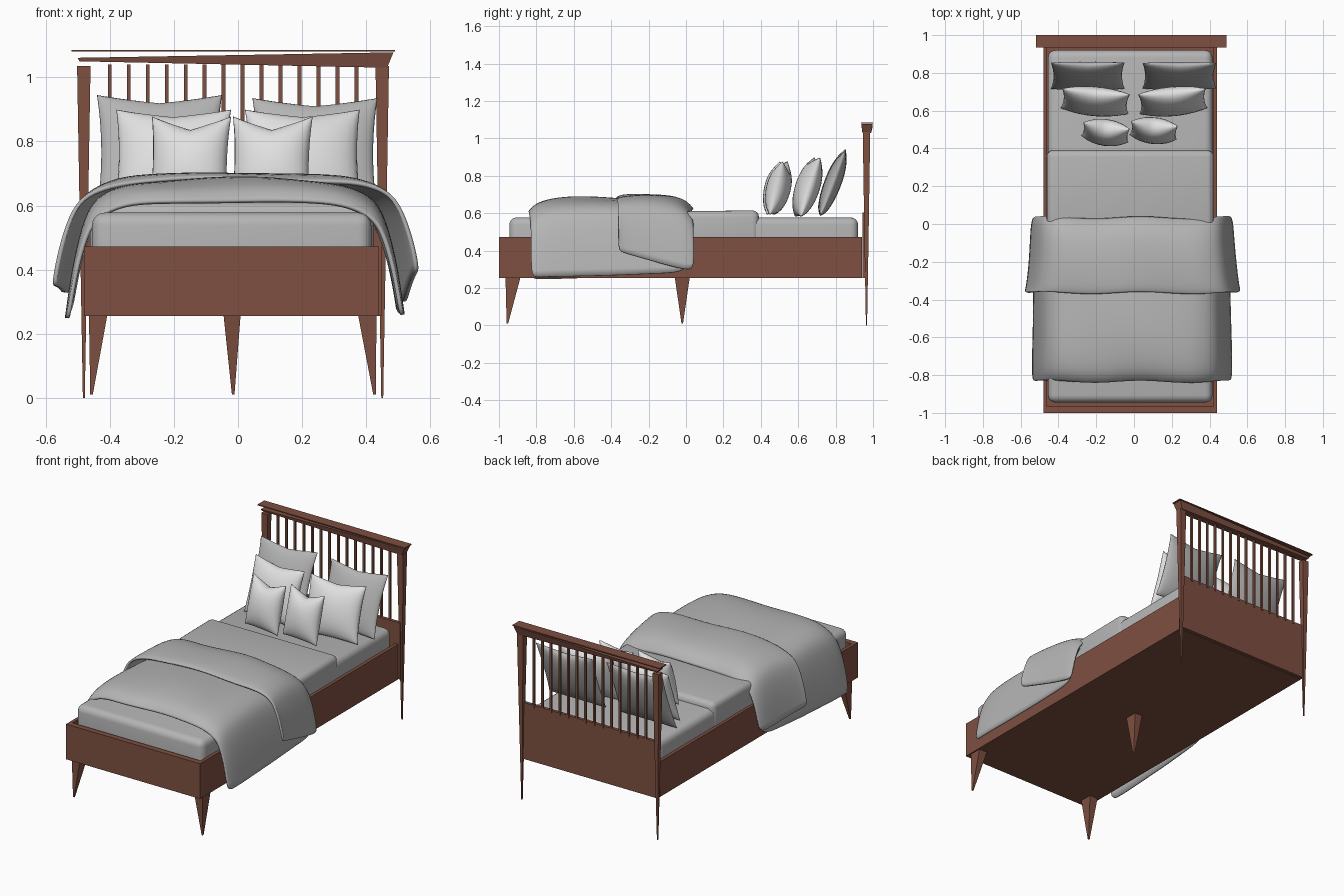
import bpy, bmesh, math
from mathutils import Matrix, Vector

cube = bpy.data.objects.get("Cube")
if cube:
    bpy.data.objects.remove(cube)


def material(name, color):
    m = bpy.data.materials.new(name)
    m.use_nodes = True
    rgba = (*color, 1)
    m.diffuse_color = rgba
    m.node_tree.nodes["Principled BSDF"].inputs["Base Color"].default_value = rgba
    return m


WOOD = material("brown wood", (0.21, 0.08, 0.052))
LINEN = material("grey linen", (0.46, 0.46, 0.46))
PILLOW = material("pale pillow cotton", (0.75, 0.75, 0.75))
CX = -0.02  # middle of the frame


def finish(name, bm, mat, smooth=False):
    mesh = bpy.data.meshes.new(name)
    bm.to_mesh(mesh)
    bm.free()
    mesh.materials.append(mat)
    ob = bpy.data.objects.new(name, mesh)
    bpy.context.collection.objects.link(ob)
    if smooth:
        for p in mesh.polygons:
            p.use_smooth = True
    return ob


def box(name, lo, hi, mat, bevel=0):
    bm = bmesh.new()
    bmesh.ops.create_cube(bm, size=1)
    lo, hi = Vector(lo), Vector(hi)
    for v in bm.verts:
        v.co = Vector((lo[k] + (v.co[k] + 0.5) * (hi[k] - lo[k]) for k in range(3)))
    if bevel:
        bmesh.ops.bevel(bm, geom=bm.edges[:], offset=bevel, segments=4,
                        profile=0.5, affect='EDGES')
    return finish(name, bm, mat, bool(bevel))


def tapered(name, sections, mat):
    """Skin a column through rectangles (x0, x1, y0, y1, z), bottom first."""
    bm = bmesh.new()
    rings = [[bm.verts.new(p) for p in ((a, c, z), (b, c, z), (b, d, z), (a, d, z))]
             for a, b, c, d, z in sections]
    for r, s in zip(rings, rings[1:]):
        for k in range(4):
            n = (k + 1) % 4
            bm.faces.new((r[k], r[n], s[n], s[k]))
    bm.faces.new(rings[0][::-1])
    bm.faces.new(rings[-1])
    return finish(name, bm, mat)


# Bed frame
box("base_panel", (-0.475, -0.99, 0.255), (0.435, 0.94, 0.275), WOOD)
box("left_side_rail", (0.42, -1, 0.255), (0.44, 0.94, 0.473), WOOD)
box("right_side_rail", (-0.48, -1, 0.255), (-0.46, 0.94, 0.473), WOOD)
box("foot_rail", (-0.48, -1, 0.255), (0.44, -0.965, 0.473), WOOD)
box("headboard_panel", (-0.48, 0.945, 0.255), (0.45, 0.965, 0.605), WOOD)


# Spike legs: outer edges nearly upright
def leg(name, x0, x1, tip_x, y0, tip_y):
    tapered(name, [(tip_x - 0.004, tip_x + 0.004, tip_y - 0.004, tip_y + 0.004, 0.01),
                   (x0, x1, y0, y0 + 0.08, 0.257)], WOOD)


leg("front_right_leg", -0.465, -0.408, -0.457, -0.965, -0.955)
leg("front_left_leg", 0.375, 0.432, 0.426, -0.965, -0.955)
leg("middle_leg", -0.045, 0.008, -0.015, -0.06, -0.02)

# Headboard posts taper to thin feet
for name, x in (("right_post", -0.481), ("left_post", 0.45)):
    tapered(name, [(x - 0.003, x + 0.003, 0.962, 0.968, 0),
                   (x - 0.01, x + 0.01, 0.955, 0.975, 0.4),
                   (x - 0.021, x + 0.021, 0.945, 0.985, 1.035)], WOOD)

# Slats
for i in range(14):
    x = -0.40 + i * 0.0592
    box(f"slat_{i + 1}", (x - 0.006, 0.957, 0.59), (x + 0.006, 0.969, 1.04), WOOD)

# Top rail: wedge carrying a thin cap
box("headboard_cap", (-0.52, 0.935, 1.08), (0.49, 1, 1.086), WOOD)
wedge = tapered("headboard_top_rail", [(-0.495, 0.465, 0.943, 0.99, 1.03),
                                       (-0.50, 0.485, 0.937, 0.998, 1.078)], WOOD)
for v in wedge.data.vertices:
    if v.co.x < 0:
        v.co.z = 1.05 if v.co.z < 1.05 else 1.061

# Mattress and tucked blanket
box("mattress", (-0.456, -0.945, 0.28), (0.416, 0.92, 0.578), LINEN, 0.04)
blanket = box("blanket", (-0.462, -0.1, 0.4), (0.422, 0.39, 0.612), LINEN, 0.035)
for v in blanket.data.vertices:
    if v.co.z > 0.5:
        v.co.z += 0.012 * (v.co.y - 0.1)

# Draped cloth: half section (distance from middle, share of height)
SECTION = [(0, 1), (0.1, 0.995), (0.2, 0.98), (0.3, 0.965), (0.37, 0.93), (0.44, 0.84),
           (0.475, 0.66), (0.505, 0.35), (0.525, 0)]


def drape(name, stations, wave):
    """Stations are (y, top, right hem, left hem, right spread, left spread)."""
    bm = bmesh.new()
    half = [(-d, f) for d, f in SECTION[:0:-1]] + SECTION
    rows = []
    for y, top, hem_r, hem_l, spread_r, spread_l in stations:
        row = []
        for d, f in half:
            hem, spread = (hem_r, spread_r) if d < 0 else (hem_l, spread_l)
            ripple = wave * math.sin(11 * d + 9 * y) * f
            row.append(bm.verts.new((CX + 0.01 + d * spread,
                                     y + 1.5 * wave * math.sin(13 * d + 1),
                                     hem + (top - hem) * f + ripple)))
        rows.append(row)
    for a, b in zip(rows, rows[1:]):
        for i in range(len(half) - 1):
            bm.faces.new((a[i], a[i + 1], b[i + 1], b[i]))
    ob = finish(name, bm, LINEN, True)
    sub = ob.modifiers.new("Soft", 'SUBSURF')
    sub.levels = sub.render_levels = 2
    sol = ob.modifiers.new("Thickness", 'SOLIDIFY')
    sol.thickness = 0.012
    sol.offset = -1
    return ob


drape("duvet", [(-0.835, 0.62, 0.25, 0.26, 1, 1),
                (-0.80, 0.662, 0.25, 0.26, 1.01, 1.01),
                (-0.70, 0.685, 0.25, 0.262, 1.01, 1.01),
                (-0.55, 0.692, 0.255, 0.265, 1, 1),
                (-0.35, 0.68, 0.265, 0.27, 1, 0.99),
                (-0.15, 0.665, 0.28, 0.28, 0.99, 0.98),
                (0.01, 0.62, 0.29, 0.285, 0.98, 0.98)], 0.005)
drape("duvet_fold", [(-0.365, 0.688, 0.35, 0.40, 1.09, 1.10),
                     (-0.34, 0.702, 0.35, 0.39, 1.07, 1.08),
                     (-0.2, 0.708, 0.34, 0.35, 1.04, 1.05),
                     (-0.08, 0.698, 0.33, 0.315, 1.03, 1.03),
                     (0.0, 0.668, 0.33, 0.30, 1.02, 1.02),
                     (0.035, 0.622, 0.33, 0.30, 1.0, 1.0)], 0.005)


# Pillows: two bulging grids joined at a pinched seam
def pillow(name, center, w, h, thick, lean, yaw, mat, dip):
    bm = bmesh.new()
    n = 14
    turn = (Matrix.Translation(center) @ Matrix.Rotation(math.radians(yaw), 4, 'Z')
            @ Matrix.Rotation(math.radians(-lean), 4, 'X'))
    for side in (-1, 1):
        grid = []
        for j in range(n + 1):
            v = math.sin((j / n - 0.5) * math.pi)
            row = []
            for i in range(n + 1):
                u = math.sin((i / n - 0.5) * math.pi)
                puff = math.sqrt(max(0, (1 - u * u) * (1 - v * v)))
                x = w / 2 * u * (1 - 0.07 * (1 - v * v))
                z = h / 2 * v * (1 - 0.04 * (1 - u * u))
                z -= dip * max(0, v) ** 2 * (1 - abs(u))
                row.append(bm.verts.new(turn @ Vector((x, side * thick / 2 * puff, z))))
            grid.append(row)
        for a, b in zip(grid, grid[1:]):
            for i in range(n):
                q = (a[i], a[i + 1], b[i + 1], b[i])
                bm.faces.new(q if side < 0 else q[::-1])
    bmesh.ops.remove_doubles(bm, verts=bm.verts[:], dist=0.0002)
    bmesh.ops.recalc_face_normals(bm, faces=bm.faces[:])
    return finish(name, bm, mat, True)


pillow("back_right_pillow", (-0.245, 0.785, 0.765), 0.39, 0.385, 0.09, 21, 0, LINEN, 0.02)
pillow("back_left_pillow", (0.24, 0.785, 0.76), 0.39, 0.375, 0.09, 21, 0, LINEN, 0.02)
pillow("middle_right_pillow", (-0.205, 0.65, 0.74), 0.36, 0.335, 0.13, 18, -5, PILLOW, 0.02)
pillow("middle_left_pillow", (0.205, 0.65, 0.74), 0.36, 0.335, 0.13, 18, 5, PILLOW, 0.02)
pillow("front_right_pillow", (-0.15, 0.485, 0.735), 0.25, 0.295, 0.13, 14, -8, PILLOW, 0.04)
pillow("front_left_pillow", (0.105, 0.495, 0.735), 0.25, 0.295, 0.13, 14, -6, PILLOW, 0.04)
